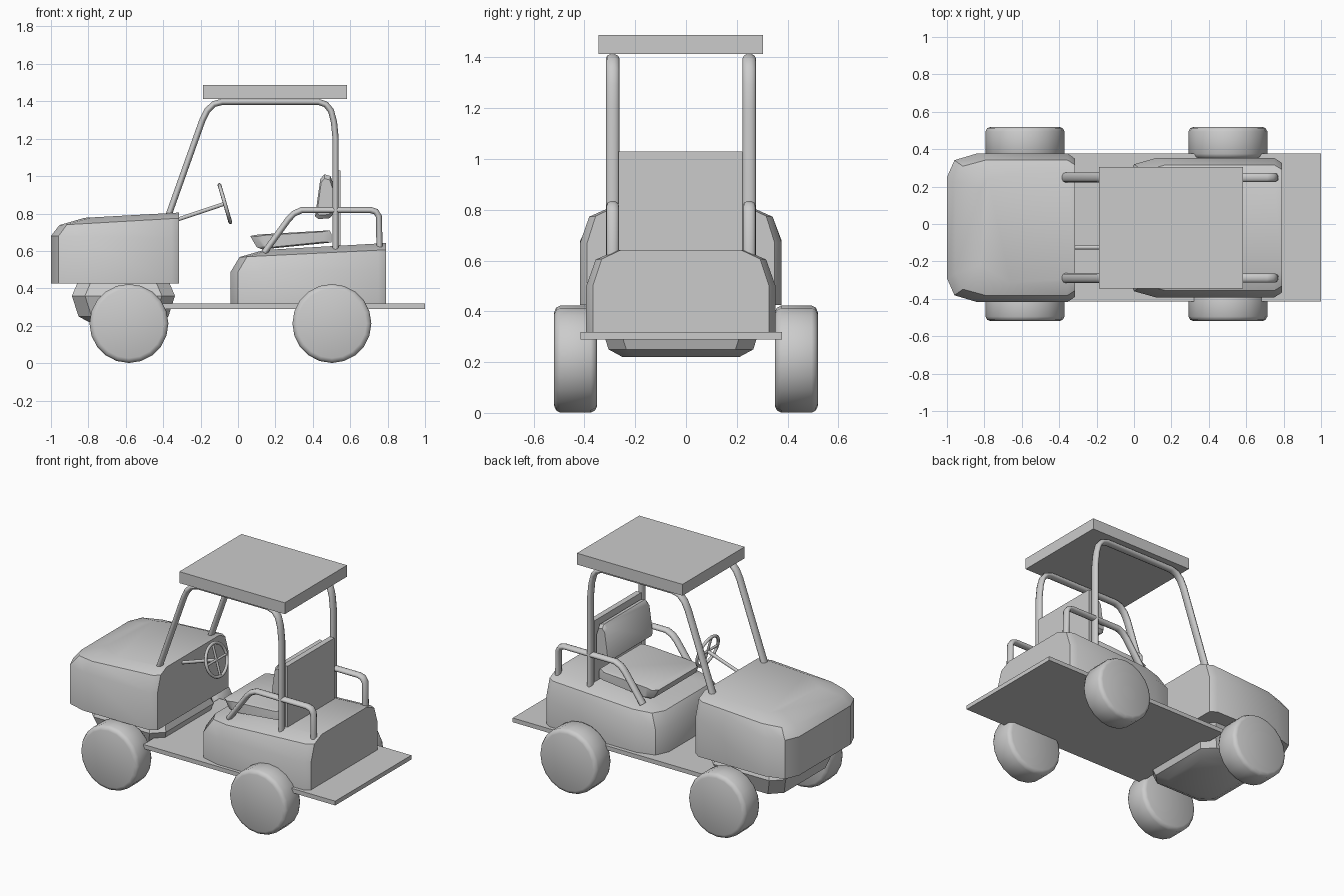
import bpy, bmesh, math
from mathutils import Vector

if "Cube" in bpy.data.objects:
    bpy.data.objects.remove(bpy.data.objects["Cube"])

YC = -0.02  # centre line of the bodywork


def finish(name, bm, angle=30):
    bmesh.ops.recalc_face_normals(bm, faces=bm.faces)
    me = bpy.data.meshes.new(name)
    bm.to_mesh(me)
    bm.free()
    ob = bpy.data.objects.new(name, me)
    bpy.context.collection.objects.link(ob)
    bpy.ops.object.select_all(action='DESELECT')
    ob.select_set(True)
    bpy.context.view_layer.objects.active = ob
    if angle:
        bpy.ops.object.shade_smooth_by_angle(angle=math.radians(angle))
    return ob


def loft(name, rings, angle=30):
    """Skin a stack of equal rings and cap both ends."""
    bm = bmesh.new()
    vs = [[bm.verts.new(p) for p in r] for r in rings]
    n = len(vs[0])
    for a, b in zip(vs, vs[1:]):
        for i in range(n):
            j = (i + 1) % n
            bm.faces.new((a[i], a[j], b[j], b[i]))
    bm.faces.new(vs[0][::-1])
    bm.faces.new(vs[-1])
    return finish(name, bm, angle)


def box(name, x, y, z):
    rect = [(x[0], y[0]), (x[1], y[0]), (x[1], y[1]), (x[0], y[1])]
    return loft(name, [[(a, b, h) for a, b in rect] for h in z], 0)


def shell(name, x0, x1, hw, z0, levels):
    """Bodywork; levels = (front inset, width factor, front z, back z)."""
    rings = []
    for inset, wf, zf, zb in levels:
        xf, w = x0 + inset, hw * wf
        half = [(xf, .68 * w), (xf + .04, .91 * w), (xf + .16, w),
                (x1 - .04, w), (x1, .93 * w)]
        pts = half + [(x, -y) for x, y in reversed(half)]
        rings.append([(x, y + YC, zf + (zb - zf) * (x - xf) / (x1 - xf)) for x, y in pts])
    return loft(name, rings, 35)


def tube(name, pts, r, y, flat=1.0):
    """Pipe along an x-z path, widened across y by the flat factor."""
    cu = bpy.data.curves.new(name, 'CURVE')
    cu.dimensions = '3D'
    cu.bevel_depth = r
    cu.bevel_resolution = 3
    cu.use_fill_caps = True
    sp = cu.splines.new('POLY')
    sp.points.add(len(pts) - 1)
    for p, (x, z) in zip(sp.points, pts):
        p.co = (x, 0, z, 1)
    ob = bpy.data.objects.new(name, cu)
    ob.location.y = y
    ob.scale.y = flat
    bpy.context.collection.objects.link(ob)
    return ob


def cushion(name, prof, y0, y1):
    """Profile extruded across y with softened ends."""
    cx = sum(p[0] for p in prof) / len(prof)
    cz = sum(p[1] for p in prof) / len(prof)
    rings = []
    for y, s in ((y0, .82), (y0 + .02, 1), (y1 - .02, 1), (y1, .82)):
        rings.append([(cx + (x - cx) * s, y, cz + (z - cz) * s) for x, z in prof])
    return loft(name, rings, 35)


# Bodywork
shell("hood", -1.0, -.315, .397, .425, [
    (0, 1, .425, .425), (0, 1, .68, .67), (.045, .91, .738, .775), (.18, .74, .777, .805)])
shell("rear_body", -.04, .79, .373, .315, [
    (0, 1, .315, .315), (0, 1, .487, .50), (.048, .90, .567, .606), (.18, .68, .605, .642)])

# Underbody with chamfered edges
rings = []
for z, d in ((.43, .03), (.36, 0), (.25, .035), (.22, .09)):
    x0, x1, w, c = -.888 + d, -.337 - d, .32 - d, .07
    half = [(x0, w - c), (x0 + c, w), (x1 - c, w), (x1, w - c)]
    rings.append([(x, y + YC, z) for x, y in half + [(x, -y) for x, y in half[::-1]]])
loft("underbody", rings, 35)

box("floor_deck", (-.40, 1.0), (-.415, .378), (.29, .318))
box("roof", (-.187, .583), (-.345, .304), (1.413, 1.488))
box("seat_panel", (.512, .548), (-.265, .222), (.62, 1.03))

# Seat
cushion("seat_cushion", [(.065, .68), (.11, .688), (.49, .71), (.50, .69),
                         (.50, .645), (.13, .608), (.10, .62)], -.255, .212)
cushion("seat_back", [(.412, .785), (.44, .985), (.462, 1.01), (.495, 1.0),
                      (.512, .95), (.512, .80), (.49, .775), (.43, .77)], -.255, .212)

# Roof frames and hand rails on both sides
frame = [(-.375, .78), (-.19, 1.30), (-.165, 1.35), (-.13, 1.385), (-.085, 1.397), (.43, 1.397),
         (.47, 1.383), (.497, 1.35), (.513, 1.29), (.522, 1.20), (.522, .60)]
rail = [(.14, .59), (.27, .77), (.30, .80), (.34, .818), (.71, .818),
        (.737, .81), (.753, .785), (.757, .61)]
for side, s in (("left", -1), ("right", 1)):
    y = YC + s * .269
    tube(side + "_roof_frame", frame, .0175, y, 1.5)
    tube(side + "_hand_rail", rail, .0175, y, 1.4)

# Wheels with rounded rims
for end, x in (("front", -.583), ("rear", .502)):
    for side, s in (("left", -1), ("right", 1)):
        rings = []
        for y, r in ((.35, .185), (.358, .202), (.375, .211), (.495, .211), (.512, .202), (.519, .185)):
            rings.append([(x + r * math.cos(a), s * y, .212 + r * math.sin(a))
                          for a in (math.tau * i / 20 for i in range(20))])
        loft(f"{end}_{side}_wheel", rings, 40)

# Steering column, wheel ring and spokes
SY = -.125
hub = Vector((-.07, SY, .853))
tube("steering_column", [(-.34, .762), (hub.x, hub.z)], .011, SY)
up = Vector((-.28, 0, .96))
across = Vector((0, 1, 0))
normal = up.cross(across).normalized()
bm = bmesh.new()
N, M, R, r = 24, 8, .104, .010
grid = []
for i in range(N):
    a = math.tau * i / N
    d = up * math.cos(a) + across * math.sin(a)
    grid.append([bm.verts.new(hub + d * (R + r * math.cos(b)) + normal * r * math.sin(b))
                 for b in (math.tau * j / M for j in range(M))])
for i in range(N):
    for j in range(M):
        k, l = (i + 1) % N, (j + 1) % M
        bm.faces.new((grid[i][j], grid[k][j], grid[k][l], grid[i][l]))
finish("steering_wheel", bm, 60)
for k, (d, e) in enumerate(((up, across), (across, up))):
    rings = [[hub + d * t + (e * math.cos(a) + normal * math.sin(a)) * .008
              for a in (math.tau * i / 8 for i in range(8))] for t in (-R, R)]
    loft(f"steering_spoke_{k + 1}", rings, 60)
